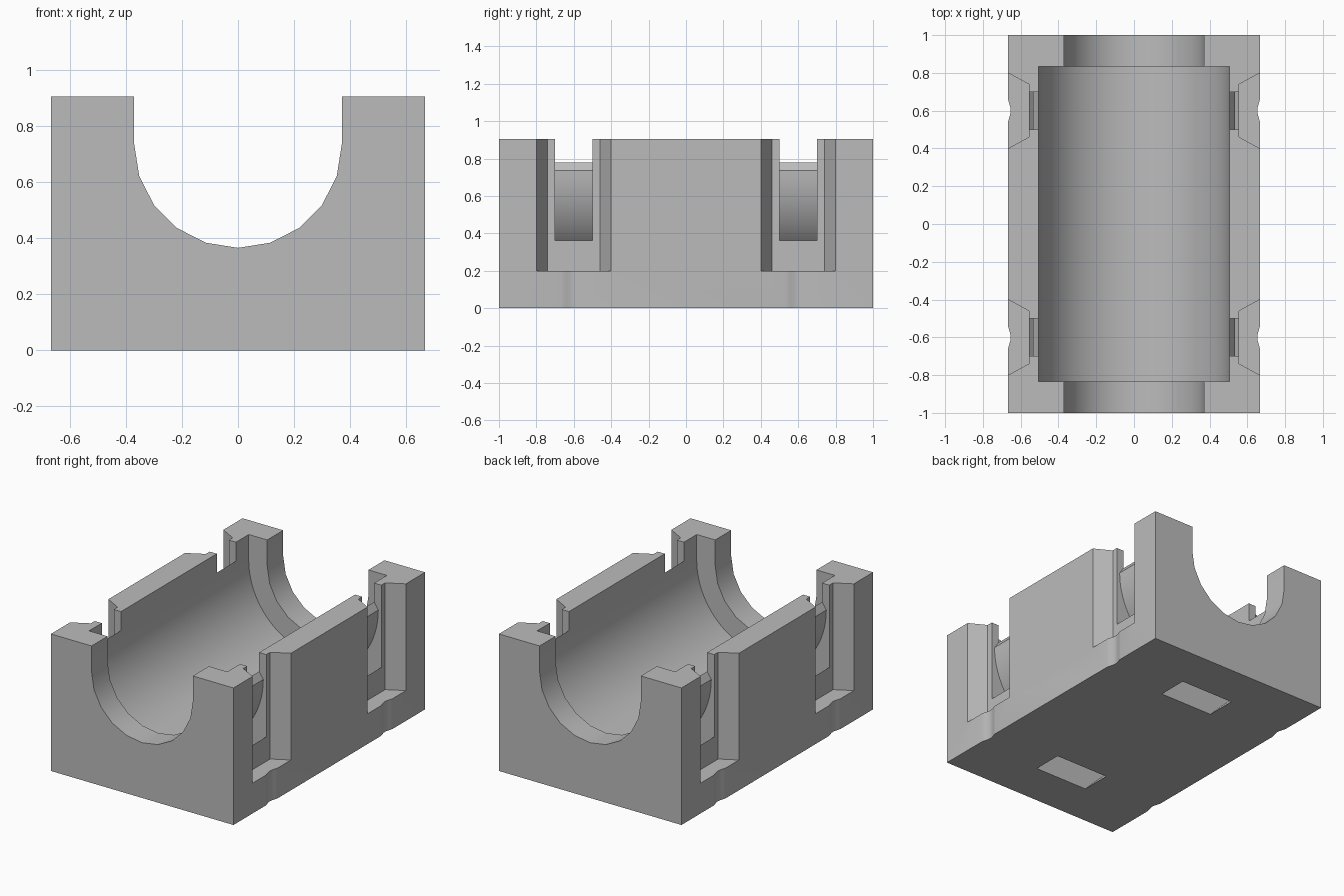
import bpy
import bmesh
from math import sin, cos, pi, radians

if "Cube" in bpy.data.objects:
    bpy.data.objects.remove(bpy.data.objects["Cube"])

WIDTH, LENGTH, HEIGHT = 1.334, 2.0, 0.905
AXIS_Z = 0.735       # height of the bore axis
TOP = 1.2            # cutters reach past the top face

grey = bpy.data.materials.new("plain_grey")
grey.use_nodes = True
grey.diffuse_color = (0.5, 0.5, 0.5, 1)
grey.node_tree.nodes["Principled BSDF"].inputs["Base Color"].default_value = (0.5, 0.5, 0.5, 1)


def prism(name, profile, axis, start, end):
    """Extrude a closed profile: (x, z) along y, or (x, y) along z."""
    bm = bmesh.new()
    place = (lambda a, b: (a, start, b)) if axis == "y" else (lambda a, b: (a, b, start))
    face = bm.faces.new([bm.verts.new(place(a, b)) for a, b in profile])
    moved = bmesh.ops.extrude_face_region(bm, geom=[face])["geom"]
    shift = (0, end - start, 0) if axis == "y" else (0, 0, end - start)
    bmesh.ops.translate(bm, vec=shift, verts=[v for v in moved if isinstance(v, bmesh.types.BMVert)])
    bmesh.ops.recalc_face_normals(bm, faces=bm.faces)
    mesh = bpy.data.meshes.new(name)
    bm.to_mesh(mesh)
    bm.free()
    mesh.materials.append(grey)
    obj = bpy.data.objects.new(name, mesh)
    bpy.context.collection.objects.link(obj)
    return obj


def lower_arc(radius, steps):
    """Half circle under the bore axis, from -x to +x."""
    return [(-radius * cos(pi * i / steps), AXIS_Z - radius * sin(pi * i / steps))
            for i in range(steps + 1)]


def trough(name, radius, steps, half_length):
    profile = [(-radius, TOP)] + lower_arc(radius, steps) + [(radius, TOP)]
    return prism(name, profile, "y", -half_length, half_length)


# Housing block
hx = WIDTH / 2
housing = prism("bearing_housing", [(-hx, 0), (hx, 0), (hx, HEIGHT), (-hx, HEIGHT)],
                "y", -LENGTH / 2, LENGTH / 2)

# Bearing seat and narrower end openings
cutters = [trough("bearing_seat_cutter", 0.505, 64, 0.833),
           trough("end_opening_cutter", 0.37, 10, 1.1)]

for y in (-0.6, 0.6):
    # Strap channel wrapping under the seat and breaking through the base
    outer = [(0.145, -0.05), (0.58, 0.385), (0.58, TOP)]
    lip = [(0.45, TOP), (0.45, 0.78), (0.505, 0.78)]
    mirrored = lambda pts: [(-x, z) for x, z in reversed(pts)]
    profile = outer + lip + lower_arc(0.535, 40)[::-1] + mirrored(lip) + mirrored(outer)
    cutters.append(prism("strap_channel_cutter", profile, "y", y - 0.1, y + 0.1))

    for side in (-1, 1):
        # Flared side pocket
        pocket = [(0.557, -0.14), (0.667, -0.2), (0.75, -0.2),
                  (0.75, 0.2), (0.667, 0.2), (0.557, 0.14)]
        cutters.append(prism("side_pocket_cutter", [(side * a, y + b) for a, b in pocket],
                             "z", 0.2, TOP))
        # Shallow soft groove below the pocket
        groove = [(0.668 - 0.0075 * (1 + cos(pi * i / 8)), 0.075 * i / 8) for i in range(-8, 9)]
        groove += [(0.75, 0.075), (0.75, -0.075)]
        cutters.append(prism("side_groove_cutter", [(side * a, y + b) for a, b in groove],
                             "z", -0.1, 0.3))

# Carve every cutter out of the block
bpy.context.view_layer.objects.active = housing
for cutter in cutters:
    cutter.hide_render = True
    carve = housing.modifiers.new("carve", "BOOLEAN")
    carve.operation, carve.solver, carve.object = "DIFFERENCE", "EXACT", cutter
    bpy.ops.object.modifier_apply(modifier=carve.name)
    bpy.data.objects.remove(cutter)

# Smooth curved walls, crisp edges
bpy.ops.object.select_all(action="DESELECT")
housing.select_set(True)
bpy.ops.object.shade_smooth_by_angle(angle=radians(30))
